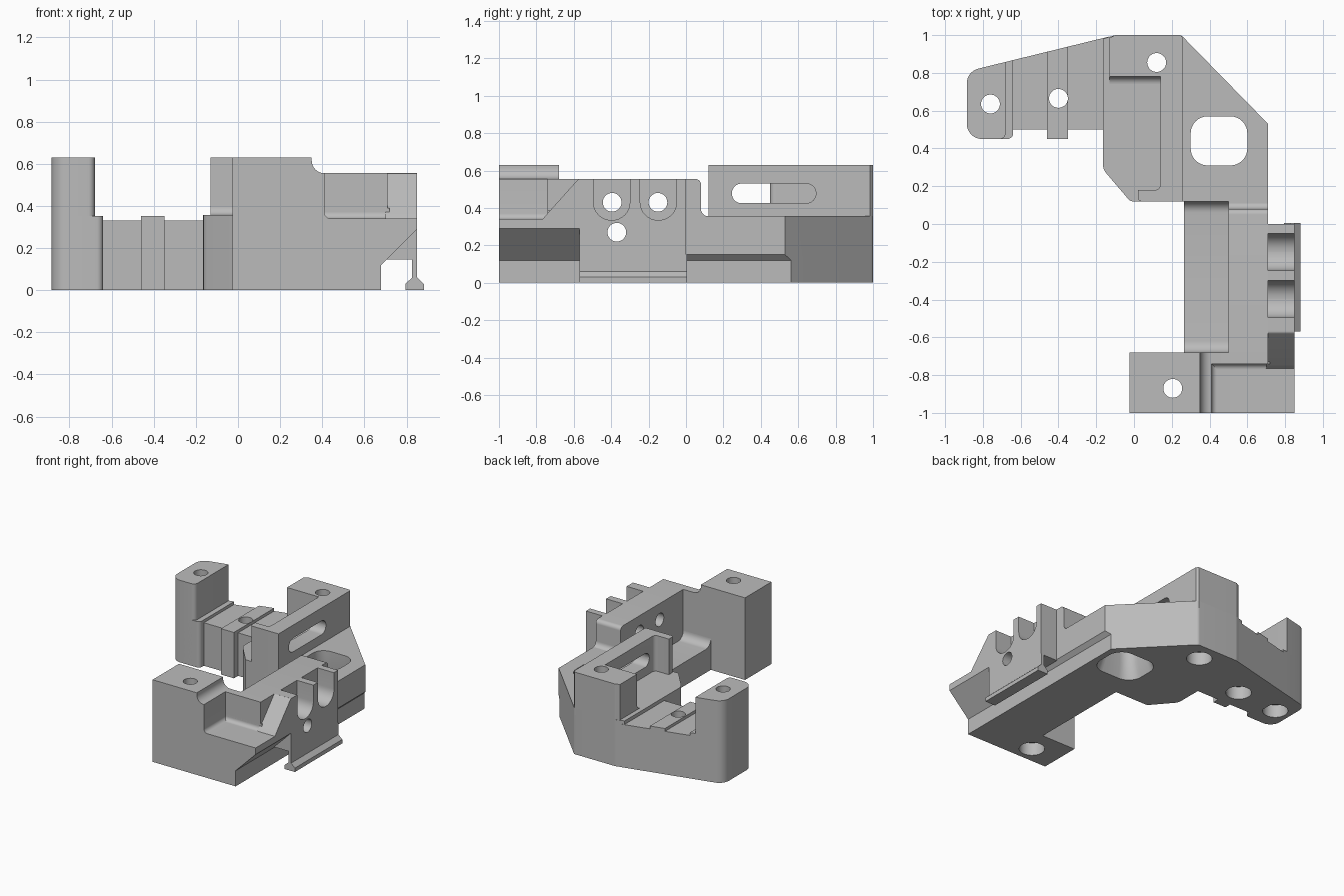
import bpy, bmesh, math
from mathutils import Vector

if "Cube" in bpy.data.objects:
    bpy.data.objects.remove(bpy.data.objects["Cube"])

grey = bpy.data.materials.new("plain_grey")
grey.use_nodes = True
colour = (0.5, 0.5, 0.5, 1)
grey.diffuse_color = colour
grey.node_tree.nodes["Principled BSDF"].inputs["Base Color"].default_value = colour

AXES = {"x": lambda a, b, d: (d, a, b),
        "y": lambda a, b, d: (a, d, b),
        "z": lambda a, b, d: (a, b, d)}
parts, cutters = [], []


def rounded(points, steps=8):
    """Replace corners carrying a third value (radius) by arcs."""
    out = []
    for i, p in enumerate(points):
        c = Vector(p[:2])
        if len(p) < 3:
            out.append(c)
            continue
        u = (Vector(points[i - 1][:2]) - c).normalized()
        v = (Vector(points[(i + 1) % len(points)][:2]) - c).normalized()
        half = u.angle(v) / 2
        mid = c + (u + v).normalized() * p[2] / math.sin(half)
        start = c + u * p[2] / math.tan(half) - mid
        end = c + v * p[2] / math.tan(half) - mid
        turn = math.atan2(start.x * end.y - start.y * end.x, start.dot(end))
        for k in range(steps + 1):
            t = turn * k / steps
            s, w = math.sin(t), math.cos(t)
            out.append(mid + Vector((start.x * w - start.y * s, start.x * s + start.y * w)))
    return out


def prism(name, points, axis, lo, hi, cuts=(), cutter=False, flare=1):
    """Extrude a flat profile along an axis; flare scales the low end."""
    pts = rounded(points)
    centre = sum(pts, Vector((0, 0))) / len(pts)
    bm = bmesh.new()
    ends = []
    for d, f in ((lo, flare), (hi, 1)):
        ring = [centre + (p - centre) * f for p in pts]
        ends.append([bm.verts.new(AXES[axis](p.x, p.y, d)) for p in ring])
    bm.faces.new(ends[0])
    bm.faces.new(ends[1])
    for i in range(len(pts)):
        bm.faces.new((ends[0][i - 1], ends[0][i], ends[1][i], ends[1][i - 1]))
    bmesh.ops.recalc_face_normals(bm, faces=bm.faces)
    mesh = bpy.data.meshes.new(name)
    bm.to_mesh(mesh)
    bm.free()
    mesh.materials.append(grey)
    ob = bpy.data.objects.new(name, mesh)
    bpy.context.collection.objects.link(ob)
    for c in cuts:
        mod = ob.modifiers.new("cut", "BOOLEAN")
        mod.object, mod.solver = c, "EXACT"
    ob.hide_render = cutter
    (cutters if cutter else parts).append(ob)
    return ob


def rect(a0, a1, b0, b1, r=None):
    pts = [(a0, b0), (a1, b0), (a1, b1), (a0, b1)]
    return [p + (r,) for p in pts] if r else pts


def hole(name, a, b, axis, lo, hi, r=0.05):
    pts = [(a + r * math.cos(k * math.tau / 32), b + r * math.sin(k * math.tau / 32))
           for k in range(32)]
    return prism(name, pts, axis, lo, hi, cutter=True)


def screw(name, x, y):
    """Through hole with a counterbore from underneath."""
    return [hole(name, x, y, "z", -0.2, 0.9),
            hole(name + "_bore", x, y, "z", -0.2, 0.1, 0.09)]


# Cutters
end_screw = screw("end_hole", -0.76, 0.635)
rib_screw = screw("rib_hole", -0.4, 0.665)
back_screw = screw("back_hole", 0.12, 0.855)
front_screw = screw("front_hole", 0.205, -0.87)
window = prism("window", rect(0.3, 0.6, 0.31, 0.57, 0.09), "z", 0.1, 0.5, cutter=True)
window_flare = prism("window_flare", rect(0.3, 0.6, 0.31, 0.57, 0.09), "z",
                     -0.01, 0.11, cutter=True, flare=1.25)
slot = prism("slot", rect(0.245, 0.695, 0.425, 0.53, 0.052), "x", 0, 0.4, cutter=True)
undercut = prism("undercut", [(0.68, -0.1), (0.68, 0.12), (0.95, 0.39), (0.95, -0.1)],
                 "y", -1.2, 0.9, cutter=True)
wire_holes = [hole("wire_hole", y, z, "x", 0.4, 1.0)
              for y, z in ((-0.395, 0.43), (-0.15, 0.43), (-0.37, 0.27))]
notches = [prism("notch", [(y, 0.335, 0.095), (y + 0.195, 0.335, 0.095),
                           (y + 0.195, 0.7), (y, 0.7)], "x", 0.71, 1.0, cutter=True)
           for y in (-0.495, -0.245)]

# Back platform, tall corner post, slotted wall
prism("back_platform",
      [(-0.165, 0.98), (-0.1, 1, 0.05), (0.25, 1, 0.03), (0.71, 0.53), (0.71, 0.06),
       (0.5, 0.06), (0.5, 0.12), (-0.02, 0.12, 0.03), (-0.165, 0.29, 0.08)],
      "z", 0, 0.357, [window, window_flare, undercut] + back_screw)
prism("back_post", [(-0.13, 0.78), (0.26, 0.78), (0.26, 0.985), (0.245, 1), (-0.1, 1, 0.03),
                    (-0.13, 0.985)], "z", 0.3, 0.63, back_screw)
prism("slotted_wall", [(0.02, 0.12, 0.02), (0.26, 0.12), (0.26, 0.8), (0.14, 0.8),
                       (0.14, 0.18, 0.03), (0.02, 0.18)], "z", 0.3, 0.63, [slot])
prism("post_fillet", [(0.8, 0.33), (0.72, 0.33), (0.72, 0.357), (0.78, 0.357, 0.04),
                      (0.78, 0.42), (0.8, 0.42)], "x", -0.13, 0.15)


# Side arm with rib and end post
def back_y(x):
    return 1 + (x + 0.1) * 0.245


def arm_piece(name, x0, x1, y0, top, cuts=(), r=None):
    pts = [(x0, y0), (x1, y0), (x1, back_y(x1)), (x0, back_y(x0))]
    if r:
        pts = [(x0, y0, r), (x1, y0, 0.03), pts[2], (x0, back_y(x0), r)]
    prism(name, pts, "z", 0, top, cuts)


arm_piece("arm_bed", -0.68, -0.13, 0.5, 0.33, rib_screw)
arm_piece("arm_rib", -0.46, -0.35, 0.45, 0.352, rib_screw)
arm_piece("arm_end_step", -0.885, -0.64, 0.45, 0.352, end_screw, 0.08)
arm_piece("arm_end_post", -0.885, -0.68, 0.45, 0.63, end_screw, 0.08)

# Front block with the scooped post and stepped recess
scoop = [(0.35, 0.555, 0.06), (0.35, 0.63), (-0.025, 0.63)]
prism("front_block",
      [(-0.025, 0), (0.68, 0), (0.68, 0.12), (0.85, 0.29), (0.85, 0.34), (0.41, 0.34, 0.03),
       (0.41, 0.555)] + scoop, "y", -1, -0.74, front_screw)
prism("front_block_rear",
      [(-0.025, 0), (0.68, 0), (0.68, 0.12), (0.71, 0.15), (0.71, 0.555)] + scoop,
      "y", -0.74, -0.68, front_screw)
prism("recess_fillet", [(-0.73, 0.32), (-0.79, 0.32), (-0.79, 0.34), (-0.74, 0.34, 0.03),
                        (-0.74, 0.39), (-0.73, 0.39)], "x", 0.41, 0.72)

# Middle ledge and wall joining front and back
prism("ledge", [(-0.7, 0), (0.13, 0), (0.13, 0.355), (0.12, 0.355), (0.12, 0.18, 0.06),
                (-0.68, 0.18, 0.06), (-0.68, 0.38), (-0.7, 0.38)],
      "x", 0.265, 0.51, wire_holes)
prism("middle_wall", [(-0.7, 0), (0.14, 0), (0.14, 0.355), (0.08, 0.355, 0.04),
                      (0.08, 0.555, 0.03), (-0.7, 0.555)],
      "x", 0.5, 0.71, [undercut] + wire_holes)

# Notched side plate with its sloped shoulder and hanging rail
prism("shoulder_base", [(0.68, 0.12), (0.85, 0.29), (0.85, 0.34), (0.68, 0.34)],
      "y", -0.75, -0.57)
prism("shoulder_slope", [(-0.77, 0.335), (-0.56, 0.335), (-0.56, 0.555), (-0.575, 0.555, 0.02),
                         (-0.75, 0.36, 0.03)], "x", 0.7, 0.85)
prism("notched_plate", rect(-0.57, 0, 0.145, 0.555), "x", 0.68, 0.85, notches + wire_holes)
prism("rail", [(0.795, 0), (0.795, 0.03), (0.827, 0.06), (0.827, 0.15), (0.85, 0.15),
               (0.85, 0.06), (0.882, 0.03), (0.882, 0)], "y", -0.57, 0.005)

# Bake the cuts, drop the cutters, then smooth the curved faces
graph = bpy.context.evaluated_depsgraph_get()
graph.update()
baked = [bpy.data.meshes.new_from_object(ob.evaluated_get(graph)) for ob in parts]
for ob, mesh in zip(parts, baked):
    ob.modifiers.clear()
    ob.data = mesh
for ob in cutters:
    bpy.data.objects.remove(ob)
bpy.ops.object.select_all(action="DESELECT")
for ob in parts:
    ob.select_set(True)
bpy.context.view_layer.objects.active = parts[0]
bpy.ops.object.shade_smooth_by_angle(angle=math.radians(30))
